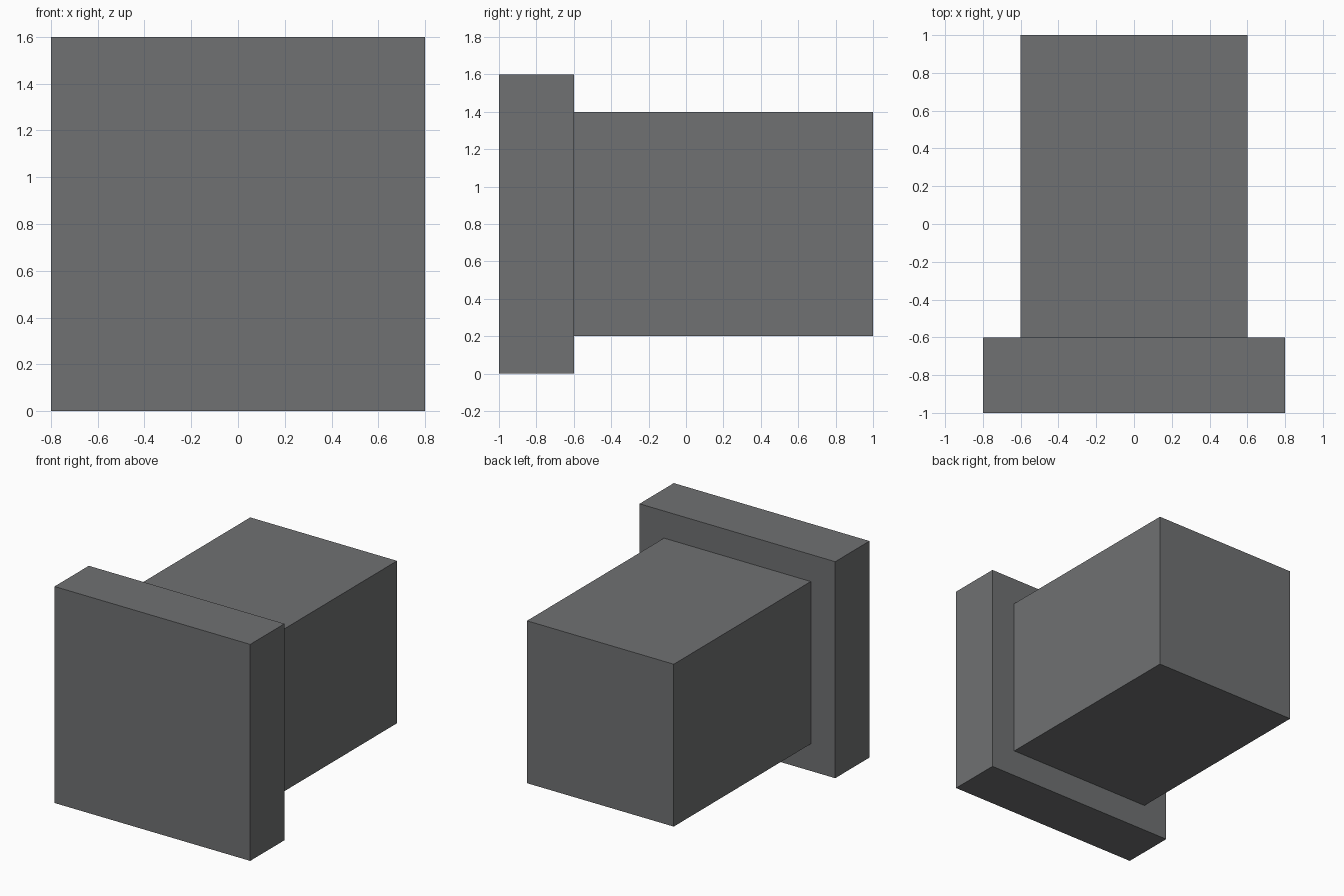
import bpy

cube = bpy.data.objects.get("Cube")
if cube:
    bpy.data.objects.remove(cube, do_unlink=True)

# Single dark grey finish
GREY = (0.16, 0.165, 0.17, 1.0)
grey = bpy.data.materials.new("dark_grey")
grey.use_nodes = True
grey.diffuse_color = GREY
grey.node_tree.nodes["Principled BSDF"].inputs["Base Color"].default_value = GREY


def box(name, size, center):
    bpy.ops.mesh.primitive_cube_add(size=1, location=center)
    obj = bpy.context.object
    obj.name = name
    obj.scale = size
    bpy.ops.object.transform_apply(location=False, rotation=False, scale=True)
    obj.data.materials.append(grey)
    return obj


# Wide square plate at the front
box("front_plate", (1.6, 0.4, 1.6), (0, -0.8, 0.8))
# Narrower block running to the back
box("rear_block", (1.2, 1.6, 1.2), (0, 0.2, 0.8))
